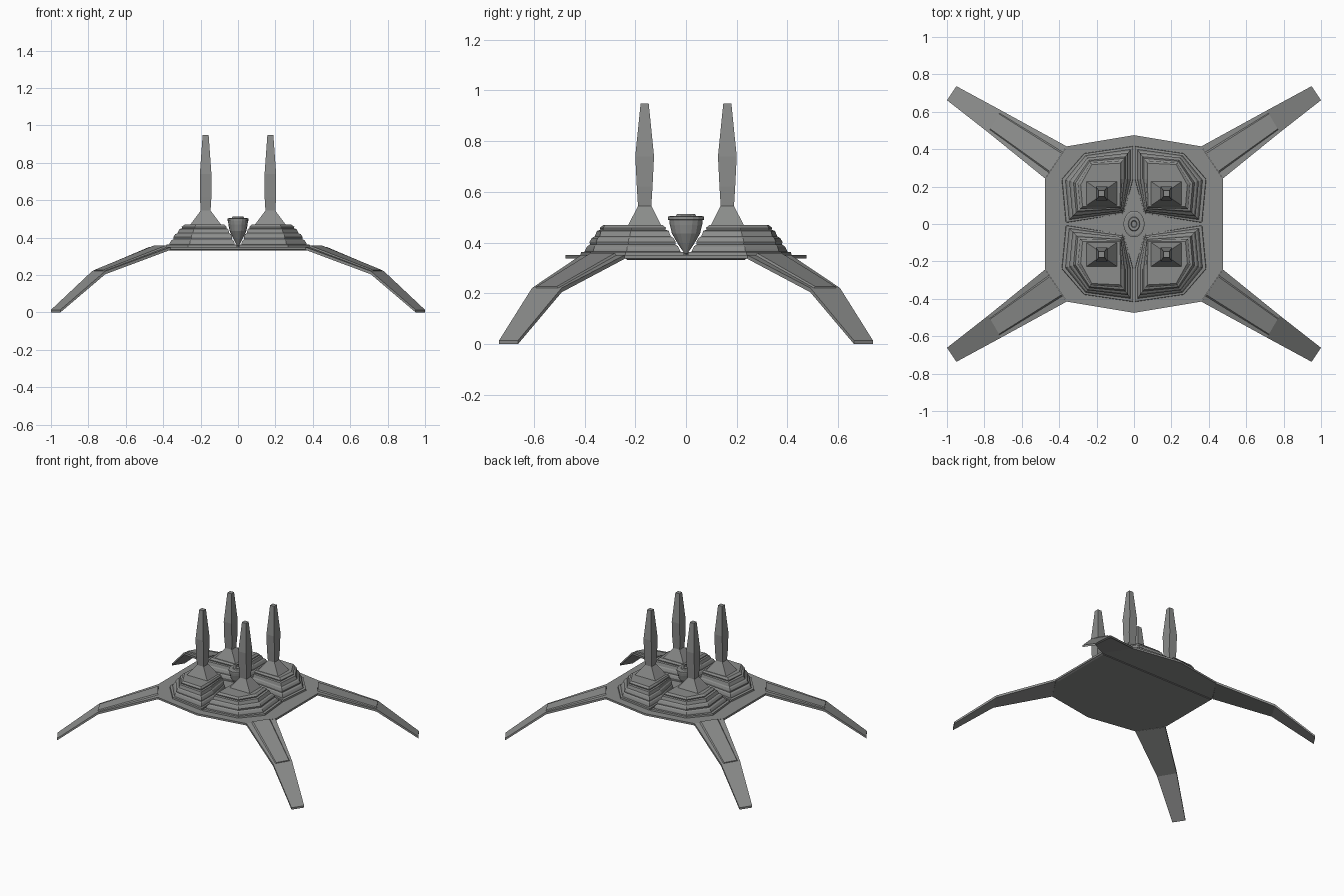
import bpy, bmesh, math

if "Cube" in bpy.data.objects:
    bpy.data.objects.remove(bpy.data.objects["Cube"])

hull = bpy.data.materials.new("hull grey")
hull.diffuse_color = (0.26, 0.265, 0.26, 1)
hull.use_nodes = True
hull.node_tree.nodes["Principled BSDF"].inputs["Base Color"].default_value = hull.diffuse_color


def loft(name, rings):
    """Skin a closed solid through rings that have equal point counts."""
    bm = bmesh.new()
    vs = [[bm.verts.new(p) for p in ring] for ring in rings]
    n = len(rings[0])
    for a, b in zip(vs, vs[1:]):
        for i in range(n):
            j = (i + 1) % n
            bm.faces.new((a[i], a[j], b[j], b[i]))
    bm.faces.new(vs[0][::-1])
    bm.faces.new(vs[-1])
    bmesh.ops.recalc_face_normals(bm, faces=bm.faces)
    me = bpy.data.meshes.new(name)
    bm.to_mesh(me)
    bm.free()
    me.materials.append(hull)
    ob = bpy.data.objects.new(name, me)
    bpy.context.collection.objects.link(ob)
    return ob


def rect(cx, cy, hx, hy, z):
    return [(cx + a * hx, cy + b * hy, z) for a, b in ((-1, -1), (1, -1), (1, 1), (-1, 1))]


def mix(a, b, t):
    return [p + (q - p) * t for p, q in zip(a, b)]


# Base plate: ten-sided slab
half = [(0.475, -0.24), (0.475, 0.24), (0.36, 0.415), (0, 0.475)]
outline = half + [(-0.36, 0.415), (-0.475, 0.24), (-0.475, -0.24),
                  (-0.36, -0.415), (0, -0.475), (0.36, -0.415)]
loft("base_plate", [[(x, y, z) for x, y in outline] for z in (0.336, 0.350)])

# Shallow keel panel under the plate
loft("belly_panel", [[(x * k, y * k, z) for x, y in ((-.475, -.24), (.475, -.24), (.475, .24), (-.475, .24))]
                     for z, k in ((0.332, 0.97), (0.338, 1.0))])

# Leg stations: outer edge point, inner edge point, top z, thickness
stations = [((0.36, 0.415), (0.475, 0.243), 0.350, 0.015),
            ((0.71, 0.607), (0.78, 0.490), 0.221, 0.017),
            ((0.95, 0.737), (1.00, 0.662), 0.014, 0.014)]

# Stepped quadrant outlines at the foot and at the upper deck
foot = [(0.055, 0.055), (0.365, 0.006), (0.387, 0.24), (0.267, 0.378), (0.004, 0.417), (0.004, 0.24)]
deck = [(0.075, 0.093), (0.275, 0.093), (0.285, 0.21), (0.225, 0.318), (0.072, 0.325), (0.072, 0.24)]
steps = [(0, 0.345), (0.03, 0.362), (0.2, 0.364), (0.22, 0.372), (0.3, 0.385), (0.42, 0.392),
         (0.40, 0.403), (0.5, 0.418), (0.62, 0.424), (0.72, 0.446), (0.86, 0.45),
         (0.84, 0.458), (1.0, 0.470)]

for sx, sy, tag in ((1, -1, "front_right"), (-1, -1, "front_left"), (1, 1, "back_right"), (-1, 1, "back_left")):
    # Bent leg
    rings, ridge = [], []
    for o, i, z, th in stations:
        rings.append([(sx * o[0], sy * o[1], z), (sx * i[0], sy * i[1], z),
                      (sx * i[0], sy * i[1], z - th), (sx * o[0], sy * o[1], z - th)])
    loft(tag + "_leg", rings)

    # Raised panel along the upper leg
    for (o, i, z, th), e, h in zip(stations[:2], (0.16, 0.1), (0.008, 0.006)):
        a, b = mix(o, i, e), mix(o, i, 1 - e)
        c, d = mix(o, i, e + 0.06), mix(o, i, 0.94 - e)
        ridge.append([(sx * p[0], sy * p[1], q) for p, q in
                      ((a, z - 0.004), (c, z + h), (d, z + h), (b, z - 0.004))])
    loft(tag + "_leg_panel", ridge)

    # Stepped terrace
    rings = []
    for t, z in steps:
        ring = [mix(f, d, t) for f, d in zip(foot, deck)]
        rings.append([(sx * x, sy * y, z) for x, y in ring])
    loft(tag + "_terrace", rings)

    # Flared tower foot and four-sided spire
    cx, cy = sx * 0.173, sy * 0.163
    loft(tag + "_tower_foot", [rect(cx, cy, 0.088, 0.068, 0.462),
                               rect(cx, cy, 0.026, 0.026, 0.545)])
    loft(tag + "_spire", [rect(cx, cy, hx, hy, z) for hx, hy, z in
                          ((0.026, 0.026, 0.54), (0.031, 0.031, 0.62),
                           (0.031, 0.037, 0.74), (0.016, 0.016, 0.948))])

# Floor star between the terraces
star = []
for k in range(4):
    a = k * math.pi / 2
    r = 0.36 if k % 2 == 0 else 0.24
    star.append((r * math.cos(a), r * math.sin(a)))
    b = a + math.pi / 4
    star.append((0.085 * math.cos(b), 0.085 * math.sin(b)))
loft("floor_star", [[(x, y, z) for x, y in star] for z in (0.345, 0.358)])

# Central oval pod with ringed cap
pod = [(0.08, 0.356), (0.45, 0.395), (0.78, 0.435), (0.90, 0.47), (0.93, 0.488), (1.0, 0.49),
       (1.0, 0.502), (0.85, 0.505), (0.55, 0.505), (0.5, 0.512), (0.28, 0.512), (0.22, 0.506), (0.1, 0.506)]
loft("central_pod", [[(0.057 * r * math.cos(k * math.pi / 8), 0.071 * r * math.sin(k * math.pi / 8), z)
                      for k in range(16)] for r, z in pod])
